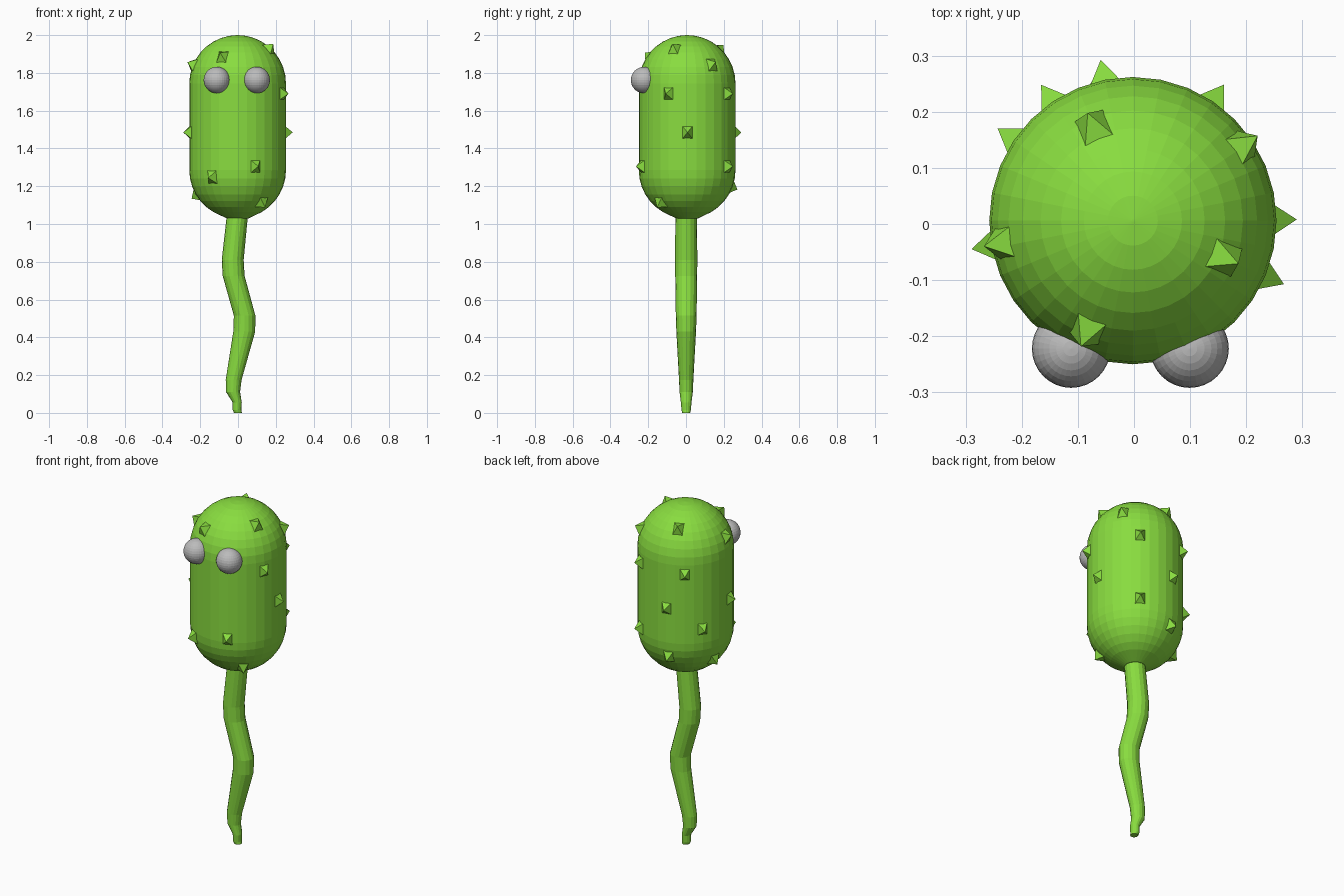
import bpy, bmesh, math
from mathutils import Vector

if "Cube" in bpy.data.objects:
    bpy.data.objects.remove(bpy.data.objects["Cube"])


def material(name, rgb):
    m = bpy.data.materials.new(name)
    m.diffuse_color = (*rgb, 1)
    m.use_nodes = True
    m.node_tree.nodes["Principled BSDF"].inputs["Base Color"].default_value = m.diffuse_color
    return m


green = material("leaf green", (0.25, 0.72, 0.05))
grey = material("eye grey", (0.5, 0.5, 0.5))


def finish(name, bm, mat):
    bmesh.ops.recalc_face_normals(bm, faces=bm.faces)
    me = bpy.data.meshes.new(name)
    bm.to_mesh(me)
    bm.free()
    me.materials.append(mat)
    ob = bpy.data.objects.new(name, me)
    bpy.context.collection.objects.link(ob)
    return ob


def skin(name, sections, sides, mat):
    """Loft horizontal rings given as (x, y, z, radius_x, radius_y)."""
    bm = bmesh.new()
    rings = []
    for x, y, z, rx, ry in sections:
        rings.append([bm.verts.new((x + rx * math.cos(2 * math.pi * i / sides),
                                    y + ry * math.sin(2 * math.pi * i / sides), z))
                      for i in range(sides)])
    for a, b in zip(rings, rings[1:]):
        for i in range(sides):
            j = (i + 1) % sides
            bm.faces.new((a[i], a[j], b[j], b[i]))
    bm.faces.new(rings[0])
    bm.faces.new(rings[-1])
    return finish(name, bm, mat)


# Capsule body: ten-degree rings, pinched in to the tail at the bottom
CX, CY, R = -0.002, 0.006, 0.256
Z_LOW, Z_HIGH = 1.285, 1.744
body = [(CX, CY, 1.03, 0.058, 0.058)]
for k in range(-6, 1):
    a = math.radians(10 * k)
    body.append((CX, CY, Z_LOW + R * math.sin(a), R * math.cos(a), R * math.cos(a)))
for k in range(0, 9):
    a = math.radians(10 * k)
    body.append((CX, CY, Z_HIGH + R * math.sin(a), R * math.cos(a), R * math.cos(a)))
body.append((CX, CY, 2.0, 0.002, 0.002))
skin("body", body, 32, green)

# Wavy tapering tail
tail = [(0.0, 0.0, 0.021, 0.021), (-0.005, 0.015, 0.023, 0.025),
        (-0.004, 0.055, 0.024, 0.028), (-0.026, 0.11, 0.037, 0.035),
        (-0.023, 0.175, 0.042, 0.038), (0.033, 0.43, 0.058, 0.052),
        (0.035, 0.515, 0.057, 0.055), (-0.023, 0.725, 0.058, 0.058),
        (-0.028, 0.81, 0.058, 0.059), (-0.003, 1.05, 0.056, 0.057)]
skin("tail", [(x, 0.001, z, rx, ry) for x, z, rx, ry in tail], 16, green)

# Eyes
for side, x in (("left", -0.112), ("right", 0.099)):
    bm = bmesh.new()
    bmesh.ops.create_uvsphere(bm, u_segments=32, v_segments=16, radius=0.07)
    bmesh.ops.translate(bm, vec=(x, -0.222, 1.762), verts=bm.verts)
    finish(side + "_eye", bm, grey)

# Spikes: four-sided pyramids standing square to the capsule surface
spots = [(-0.085, -0.195, 1.89), (0.165, -0.062, 1.93), (-0.24, -0.035, 1.845),
         (0.195, 0.14, 1.845), (-0.075, 0.18, 1.93),
         (0.25, -0.1, 1.69), (0.155, 0.24, 1.69), (-0.16, 0.24, 1.69),
         (0.28, 0.008, 1.485), (-0.28, -0.043, 1.485), (-0.057, 0.28, 1.485),
         (-0.235, 0.165, 1.365), (0.155, 0.24, 1.305), (0.097, -0.24, 1.305),
         (-0.143, -0.215, 1.247), (-0.056, 0.24, 1.195), (-0.22, 0.055, 1.15),
         (0.127, -0.135, 1.11)]
for n, p in enumerate(spots, 1):
    axis = Vector((CX, CY, min(max(p[2], Z_LOW), Z_HIGH)))
    out = (Vector(p) - axis).normalized()
    across = Vector((0, 0, 1)).cross(out).normalized()
    up = out.cross(across)
    bm = bmesh.new()
    base = [bm.verts.new(axis + out * 0.245 + across * (0.031 * s) + up * (0.039 * t))
            for s, t in ((-1, -1), (1, -1), (1, 1), (-1, 1))]
    tip = bm.verts.new(axis + out * 0.292)
    bm.faces.new(base)
    for i in range(4):
        bm.faces.new((base[i], base[(i + 1) % 4], tip))
    finish("spike_%d" % n, bm, green)
